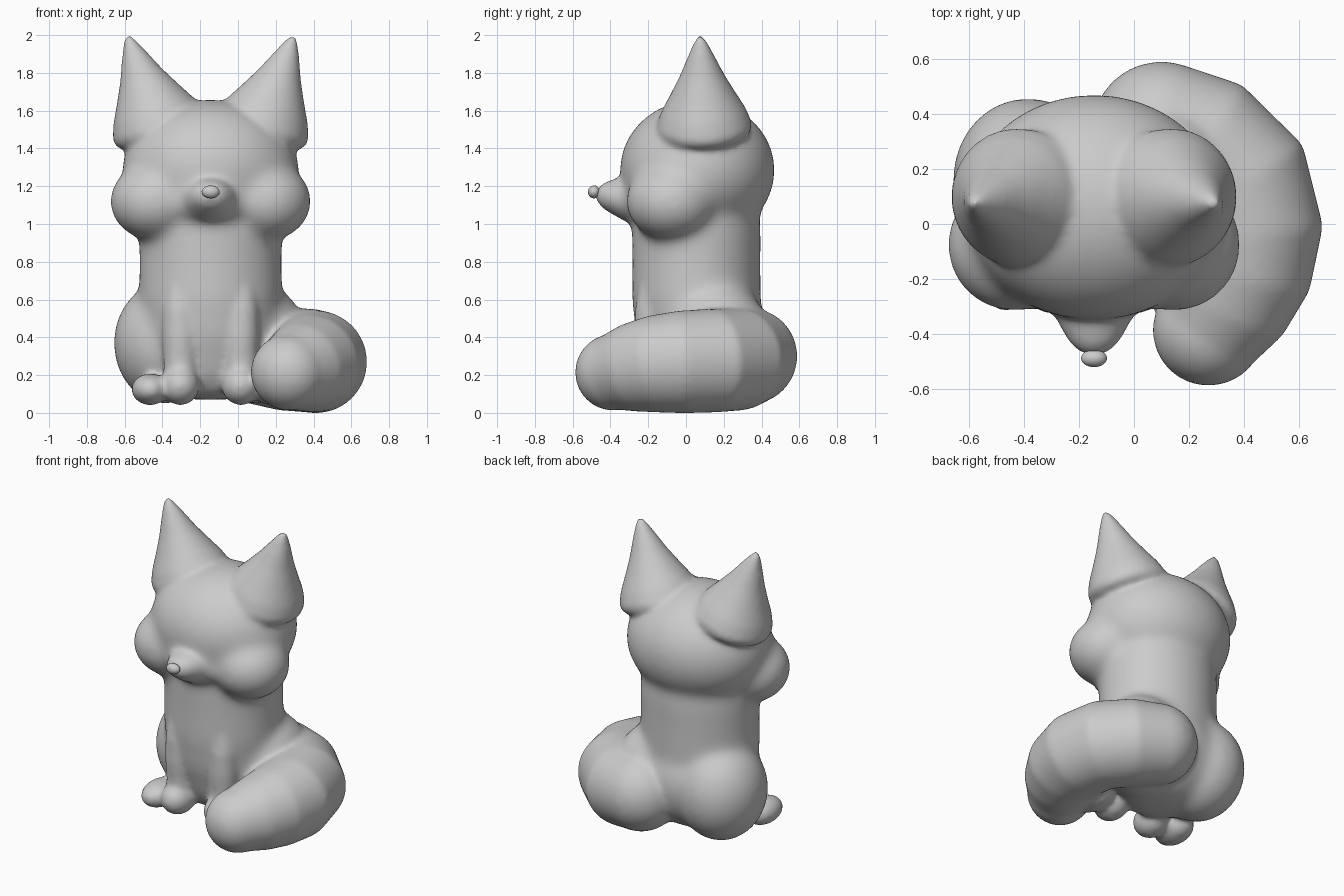
import bpy, bmesh, math
from mathutils import Matrix, Vector

old = bpy.data.objects.get("Cube")
if old:
    bpy.data.objects.remove(old, do_unlink=True)

clay = bpy.data.materials.new("grey clay")
clay.use_nodes = True
clay.diffuse_color = (0.6, 0.6, 0.6, 1)
clay.node_tree.nodes["Principled BSDF"].inputs["Base Color"].default_value = (0.6, 0.6, 0.6, 1)

MID = -0.145  # symmetry plane of the sitting animal


def ball(bm, centre, radii):
    m = Matrix.Translation(centre) @ Matrix.Diagonal((*radii, 1))
    bmesh.ops.create_uvsphere(bm, u_segments=40, v_segments=24, radius=1, matrix=m)


def loft(bm, rings, sides=40):
    """Skin closed rings given as (centre, u axis, v axis)."""
    loops = []
    for c, u, v in rings:
        angles = [math.tau * i / sides for i in range(sides)]
        loops.append([bm.verts.new(c + u * math.cos(a) + v * math.sin(a)) for a in angles])
    faces = [bm.faces.new(loops[0][::-1]), bm.faces.new(loops[-1])]
    for a, b in zip(loops, loops[1:]):
        for i in range(sides):
            j = (i + 1) % sides
            faces.append(bm.faces.new((a[i], a[j], b[j], b[i])))
    bmesh.ops.recalc_face_normals(bm, faces=faces)


def lathe(bm, base, axis, profile, squash=1):
    """Turn (radius, height) points around a leaning axis."""
    w = Vector(axis).normalized()
    v = Vector((0, 1, 0))
    v = (v - w * v.dot(w)).normalized()
    u = v.cross(w)
    loft(bm, [(Vector(base) + w * h, u * r, v * r * squash) for r, h in profile])


def make(name, bm):
    for f in bm.faces:
        f.smooth = True
    me = bpy.data.meshes.new(name)
    bm.to_mesh(me)
    bm.free()
    me.materials.append(clay)
    ob = bpy.data.objects.new(name, me)
    bpy.context.collection.objects.link(ob)
    return ob


def fuse(ob, iterations):
    """Melt overlapping parts into one soft skin."""
    remesh = ob.modifiers.new("fuse", 'REMESH')
    remesh.mode = 'VOXEL'
    remesh.voxel_size = 0.014
    remesh.use_smooth_shade = True
    soften = ob.modifiers.new("soften", 'SMOOTH')
    soften.factor = 0.5
    soften.iterations = iterations


# Broad masses: head, torso, belly, cheeks, haunches
bm = bmesh.new()
ball(bm, (MID, 0.06, 1.285), (0.47, 0.412, 0.375))
ball(bm, (MID, -0.27, 1.13), (0.2, 0.1, 0.13))
ball(bm, (MID, 0.13, 0.4), (0.36, 0.31, 0.33))
lathe(bm, (MID, 0.055, 0), (0, 0, 1),
      [(0.1, 0.07), (0.22, 0.1), (0.29, 0.2), (0.355, 0.4), (0.38, 0.6),
       (0.378, 0.8), (0.38, 0.95), (0.37, 1.08), (0.28, 1.2)], 0.9)
for s in (-1, 1):
    ball(bm, (MID + s * 0.29, -0.075, 1.12), (0.245, 0.245, 0.212))
    ball(bm, (MID + s * 0.24, 0.16, 0.37), (0.275, 0.3, 0.325))
core = make("core", bm)
fuse(core, 60)

# Soft masses become the base for the finer parts
bm = bmesh.new()
bm.from_object(core, bpy.context.evaluated_depsgraph_get())
bpy.data.objects.remove(core, do_unlink=True)

# Muzzle
lathe(bm, (MID, -0.25, 1.13), (0, -1, 0.13),
      [(0.17, 0), (0.15, 0.07), (0.115, 0.14), (0.085, 0.19), (0.04, 0.225)], 0.8)

# Ears, front legs and feet
EAR = [(0.1, -0.11), (0.2, -0.1), (0.245, -0.07), (0.255, -0.03), (0.225, 0.05), (0.17, 0.15),
       (0.118, 0.25), (0.075, 0.35), (0.04, 0.43), (0.015, 0.475)]
LEG = [(0.05, 0.8), (0.095, 0.55), (0.098, 0.4), (0.09, 0.3), (0.088, 0.15)]
for s in (-1, 1):
    lathe(bm, (MID + s * 0.287, 0.095, 1.55), (s * 0.155, -0.02, 0.45), EAR)
    lathe(bm, (MID + s * 0.16, -0.175, 0), (0, 0, 1), LEG)
    ball(bm, (MID + s * 0.16, -0.2, 0.145), (0.103, 0.125, 0.105))
    ball(bm, (MID + s * 0.32, -0.17, 0.125), (0.1, 0.15, 0.085))

# Tail curling round the left side: centre x, y, z and radius
path = [(0.1, 0.335, 0.3, 0.255), (0.24, 0.28, 0.285, 0.272), (0.375, 0.15, 0.277, 0.275),
        (0.415, -0.02, 0.27, 0.272), (0.39, -0.17, 0.258, 0.258), (0.335, -0.29, 0.238, 0.235),
        (0.27, -0.385, 0.215, 0.203)]
pts = [Vector(p[:3]) for p in path]
rings = []
for i, p in enumerate(pts):
    t = (pts[min(i + 1, len(pts) - 1)] - pts[max(i - 1, 0)]).normalized()
    u = t.cross(Vector((0, 0, 1))).normalized()
    rings.append((p, u * path[i][3], u.cross(t) * path[i][3]))
loft(bm, rings)
for p in (path[0], path[-1]):
    ball(bm, p[:3], [p[3]] * 3)

body = make("body_and_tail", bm)
fuse(body, 20)

# Nose
bm = bmesh.new()
ball(bm, (MID, -0.487, 1.17), (0.047, 0.032, 0.034))
make("nose", bm)
